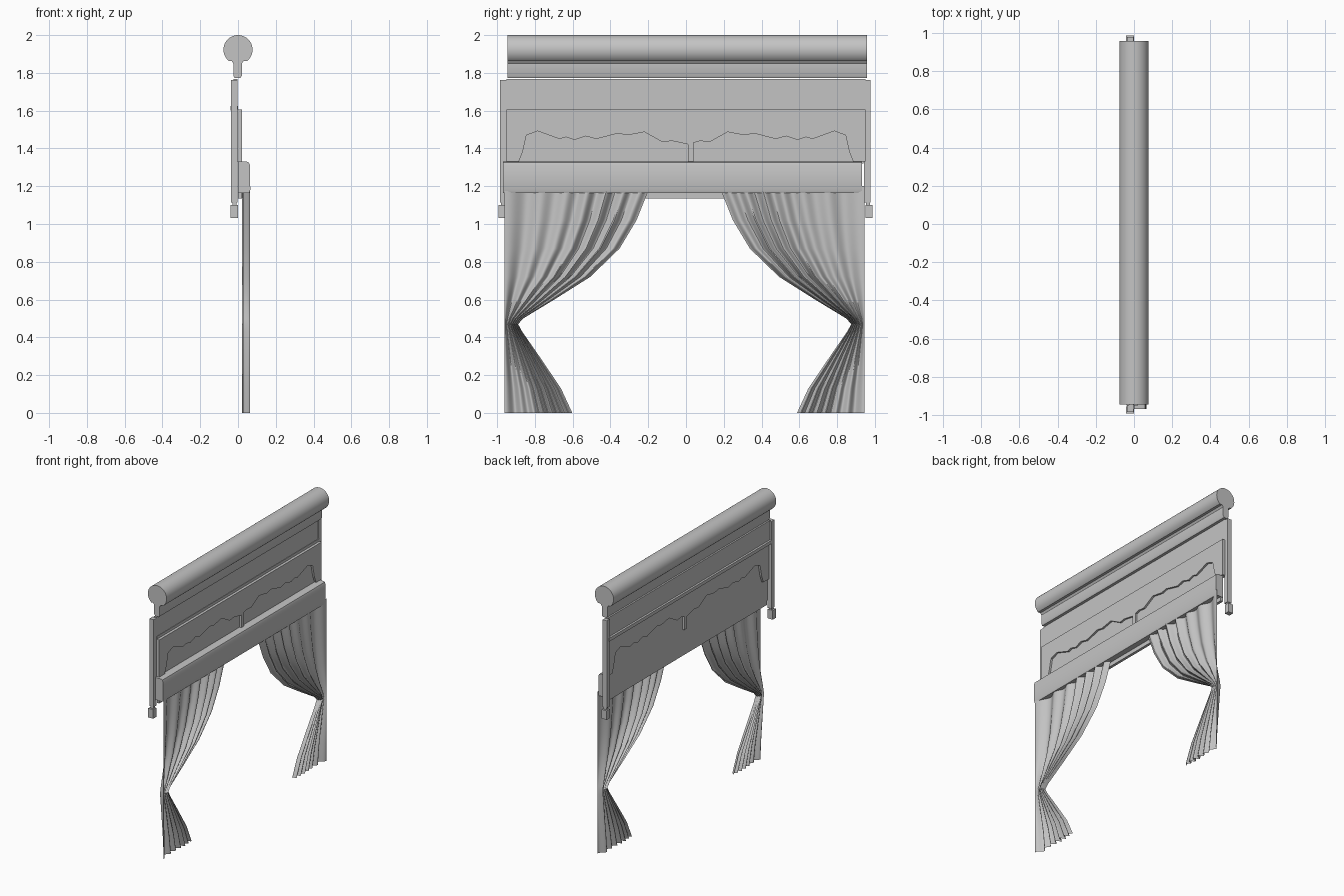
import bpy, bmesh, math

if "Cube" in bpy.data.objects:
    bpy.data.objects.remove(bpy.data.objects["Cube"], do_unlink=True)

grey = bpy.data.materials.new("plain_grey")
grey.use_nodes = True
grey.diffuse_color = (0.55, 0.55, 0.55, 1)
grey.node_tree.nodes["Principled BSDF"].inputs["Base Color"].default_value = grey.diffuse_color


def finish(name, bm, smooth=False, recalc=True):
    if recalc:
        bmesh.ops.recalc_face_normals(bm, faces=bm.faces)
    mesh = bpy.data.meshes.new(name)
    bm.to_mesh(mesh)
    bm.free()
    mesh.materials.append(grey)
    obj = bpy.data.objects.new(name, mesh)
    bpy.context.collection.objects.link(obj)
    if smooth:
        bpy.ops.object.select_all(action='DESELECT')
        obj.select_set(True)
        bpy.context.view_layer.objects.active = obj
        bpy.ops.object.shade_smooth_by_angle(angle=math.radians(35))
    return obj


def prism(name, points, offset, smooth=False):
    """Extrude a closed outline along an offset."""
    bm = bmesh.new()
    face = bm.faces.new([bm.verts.new(p) for p in points])
    new = bmesh.ops.extrude_face_region(bm, geom=[face])["geom"]
    bmesh.ops.translate(bm, vec=offset, verts=[v for v in new if isinstance(v, bmesh.types.BMVert)])
    return finish(name, bm, smooth)


def along_y(name, profile, y0, y1, smooth=False):
    return prism(name, [(x, y0, z) for x, z in profile], (0, y1 - y0, 0), smooth)


def box(name, x0, x1, y0, y1, z0, z1):
    return along_y(name, [(x0, z0), (x1, z0), (x1, z1), (x0, z1)], y0, y1)


# Round top beam with a flat underside and a tapered neck
R, CZ = 0.077, 1.923
arc = [math.radians(-50 + 280 * i / 40) for i in range(41)]
beam = [(R * math.cos(a), CZ + R * math.sin(a)) for a in arc]
beam += [(-0.034, 1.864), (-0.025, 1.85), (-0.025, 1.785), (-0.018, 1.772),
         (0.013, 1.772), (0.02, 1.785), (0.02, 1.85), (0.03, 1.864)]
along_y("top_beam", beam, -0.945, 0.957, True)

# Upper board with its rear rail
box("upper_board", -0.025, -0.003, -0.95, 0.95, 1.6, 1.768)
box("rear_rail", -0.04, 0.0, -0.95, 0.95, 1.6, 1.625)

# Carved frame: wavy arches on both sides of a small centre post
wave = [(0.885, 1.33), (0.865, 1.38), (0.845, 1.47), (0.785, 1.492), (0.67, 1.45),
        (0.635, 1.46), (0.59, 1.445), (0.53, 1.465), (0.475, 1.45), (0.36, 1.48),
        (0.31, 1.47), (0.22, 1.487), (0.125, 1.434), (0.075, 1.44)]
left_arch = [(-y, z) for y, z in wave] + [(0.01, 1.422), (0.01, 1.33)]
right_arch = [(0.04, 1.33), (0.04, 1.43)] + wave[::-1]
outline = [(0.95, 1.33), (0.95, 1.605), (-0.95, 1.605), (-0.95, 1.33)]
prism("carved_frame", [(-0.015, y, z) for y, z in outline + left_arch + right_arch], (0.035, 0, 0))
box("carved_infill", 0.0, 0.006, -0.94, 0.94, 1.32, 1.59)

# Lower pelmet with rounded upper edge
pelmet = [(0, 1.165), (0, 1.33), (0.048, 1.33), (0.058, 1.325), (0.064, 1.31),
          (0.065, 1.18), (0.06, 1.165)]
along_y("pelmet", pelmet, -0.968, 0.933, True)
box("pelmet_batten", 0.0, 0.02, -0.95, 0.93, 1.135, 1.17)

# Hanging side posts with block feet
for side, name in ((-1, "near"), (1, "far")):
    def post_part(part, x0, x1, a, b, z0, z1):
        y0, y1 = sorted((side * a - 0.003, side * b - 0.003))
        box(name + part, x0, x1, y0, y1, z0, z1)
    post_part("_post", -0.036, -0.002, 0.945, 0.981, 1.115, 1.762)
    post_part("_post_neck", -0.03, -0.008, 0.957, 0.977, 1.09, 1.12)
    post_part("_post_foot", -0.041, 0.0, 0.953, 0.99, 1.033, 1.1)

# Gathered curtains: straight outer edge, inner edge drawn in at the tie
INNER = [(1.2, 0.185), (1.17, 0.195), (1.02, 0.255), (0.87, 0.345), (0.72, 0.5), (0.6, 0.69),
         (0.5, 0.855), (0.47, 0.882), (0.43, 0.86), (0.3, 0.77), (0.13, 0.655), (0, 0.595)]
OUTER, COLUMNS = 0.953, 96
for side, name in ((-1, "near_curtain"), (1, "far_curtain")):
    bm = bmesh.new()
    rows = []
    for z, inner in INNER:
        row = []
        for i in range(COLUMNS + 1):
            u = i / COLUMNS
            fold = math.cos(2 * math.pi * 6.5 * u ** 1.4)
            depth = 0.0425 + 0.021 * fold * (0.75 + 0.25 * math.cos(9 * u))
            y = OUTER + (inner - OUTER) * u
            row.append(bm.verts.new((depth, side * y - 0.007, z)))
        rows.append(row)
    for top, low in zip(rows, rows[1:]):
        for i in range(COLUMNS):
            quad = [top[i], low[i], low[i + 1], top[i + 1]]
            bm.faces.new(quad if side < 0 else quad[::-1])
    finish(name, bm, True, recalc=False)
